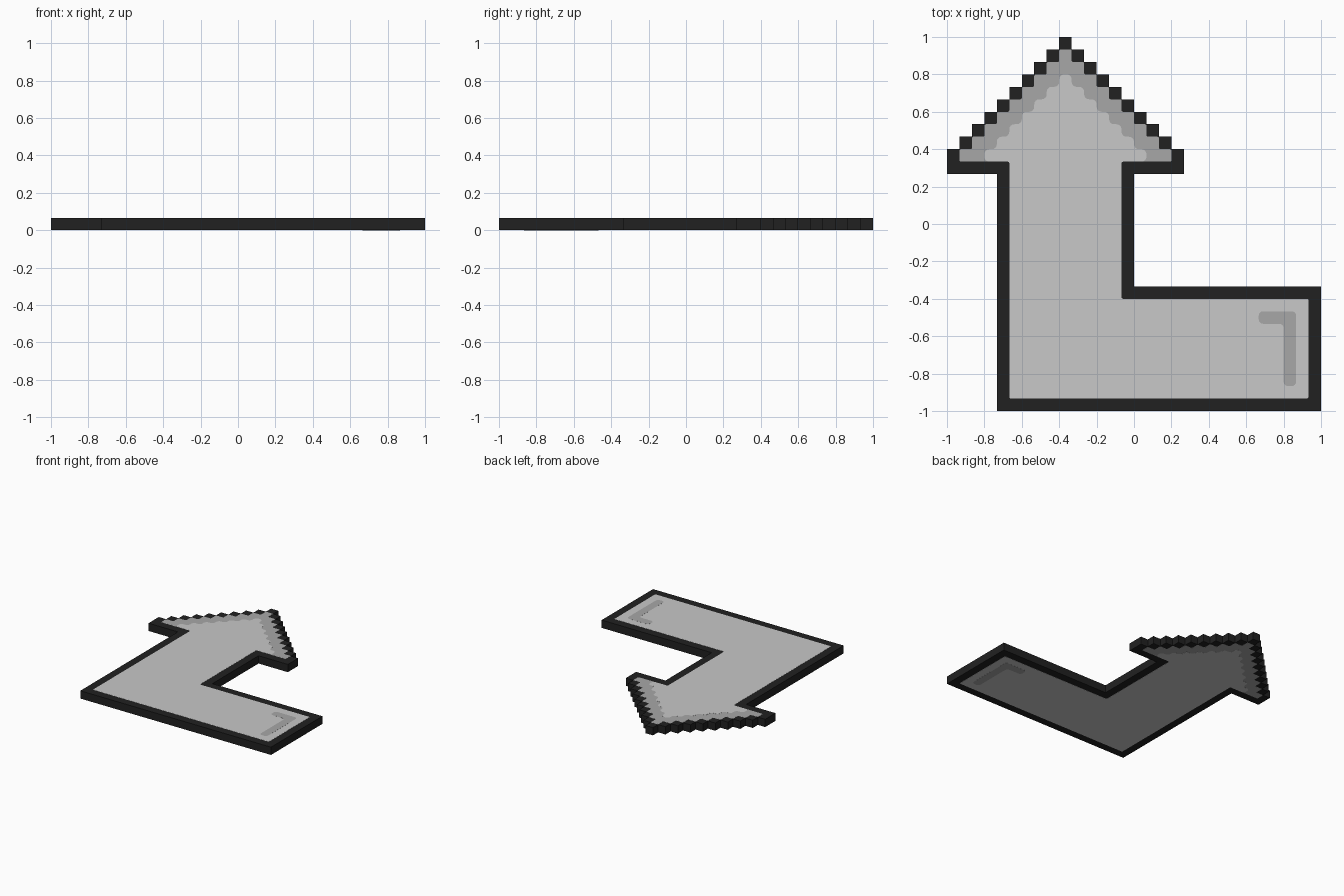
import bpy, bmesh, math
from mathutils import Vector

if "Cube" in bpy.data.objects:
    bpy.data.objects.remove(bpy.data.objects["Cube"])

PX = 2 / 30          # one pixel of the 30 x 30 pixel-art grid
THICK = PX           # the sign is one pixel thick


def material(name, v):
    m = bpy.data.materials.new(name)
    m.diffuse_color = (v, v, v, 1)
    m.use_nodes = True
    m.node_tree.nodes["Principled BSDF"].inputs["Base Color"].default_value = m.diffuse_color
    return m


black = material("near black", 0.0152)
mid = material("mid grey", 0.386)
light = material("light grey", 0.578)


def stairs(top, r, base=20):
    """Stepped arrow-head edge, right foot over the tip to the left foot."""
    right = []
    for j in range(base, top + 1):
        x = 10 + top - j
        right += [(x, j, r), (x, j + 1, r)]
    return right + [(19 - x, y, r) for x, y, r in reversed(right)]


def rounded(points):
    """Replace each (x, y, radius) corner by a short arc."""
    out = []
    n = len(points)
    for i, (x, y, r) in enumerate(points):
        p = Vector((x, y))
        a = (Vector(points[i - 1][:2]) - p).normalized()
        b = (Vector(points[(i + 1) % n][:2]) - p).normalized()
        if r == 0 or abs(a.dot(b)) > 0.99:
            out.append(p)
            continue
        c = p + (a + b) * r
        for k in range(5):
            t = k / 4 * math.pi / 2
            out.append(c - b * r * math.cos(t) - a * r * math.sin(t))
    return out


def slab(name, points, inset, mat):
    """Extruded outline; inset lowers both faces so the layers show in order."""
    bm = bmesh.new()
    vs = [bm.verts.new((p.x * PX - 1, p.y * PX - 1, inset)) for p in rounded(points)]
    face = bm.faces.new(vs)
    ext = bmesh.ops.extrude_face_region(bm, geom=[face])
    up = [g for g in ext["geom"] if isinstance(g, bmesh.types.BMVert)]
    bmesh.ops.translate(bm, verts=up, vec=(0, 0, THICK - 2 * inset))
    bmesh.ops.recalc_face_normals(bm, faces=bm.faces)
    me = bpy.data.meshes.new(name)
    bm.to_mesh(me)
    bm.free()
    me.materials.append(mat)
    ob = bpy.data.objects.new(name, me)
    bpy.context.collection.objects.link(ob)


# black outline body
slab("arrow_border",
     [(4, 0, 0), (30, 0, 0), (30, 10, 0), (15, 10, 0), (15, 19, 0), (19, 19, 0)]
     + stairs(29, 0) + [(0, 19, 0), (4, 19, 0)], 0.0015, black)

# shaded band along the arrow head
slab("head_shade", stairs(28, 0.12), 0.001, mid)

# light fill of shaft, bend and head
R = 0.15
slab("arrow_fill",
     [(5, 1, R), (29, 1, R), (29, 9, R), (14, 9, R), (14, 20, R)]
     + stairs(26, 0.4) + [(5, 20, R)], 0.0005, light)

# hooked highlight mark near the tail
M = 0.35
slab("tail_mark",
     [(27, 2, M), (28, 2, M), (28, 8, M), (25, 8, M), (25, 7, M), (27, 7, M)],
     0, mid)
